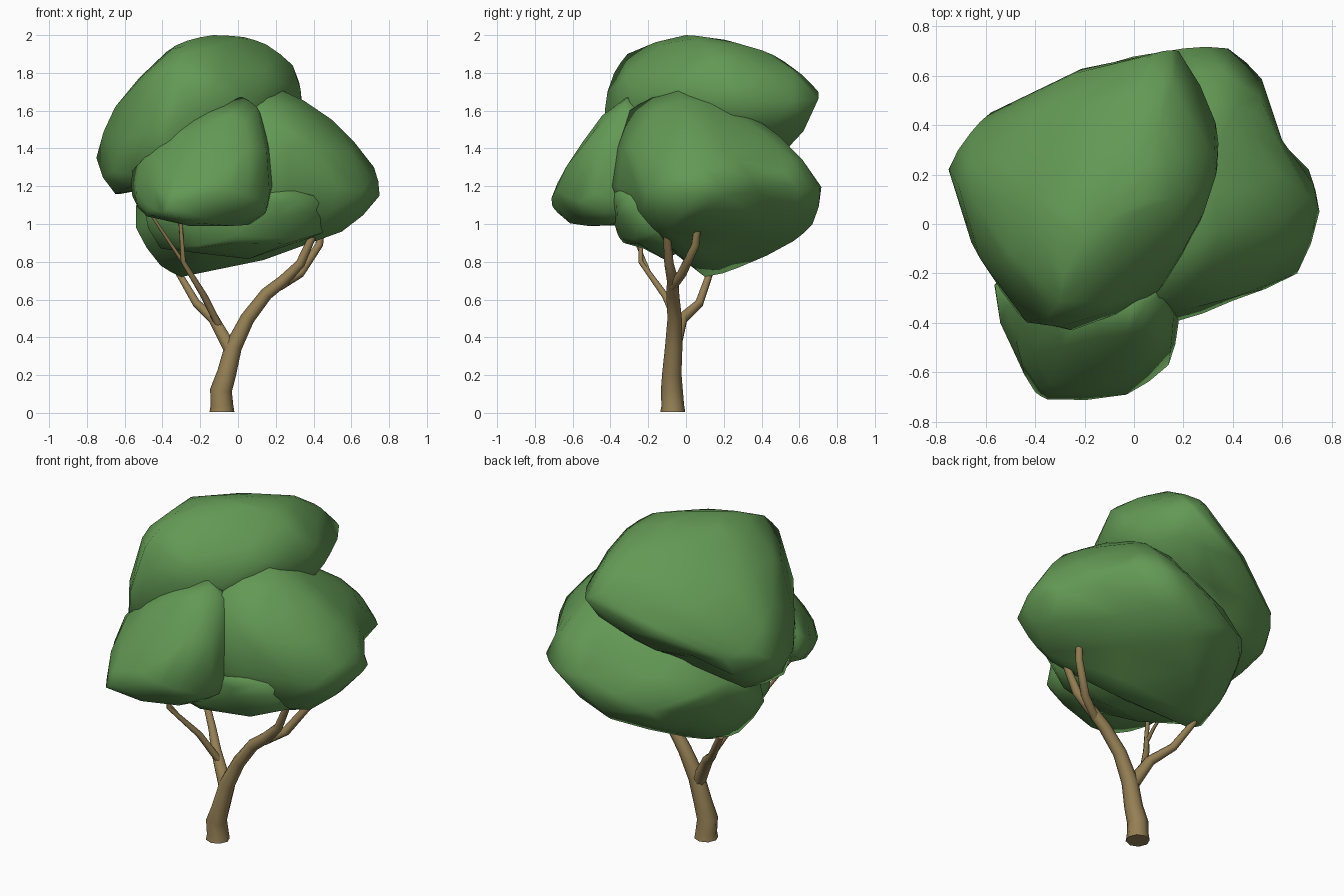
import bpy, bmesh
from mathutils import Vector


def material(name, rgb):
    m = bpy.data.materials.new(name)
    m.diffuse_color = (*rgb, 1)
    return m


LEAF = material("leaf green", (0.125, 0.32, 0.09))
BARK = material("bark brown", (0.30, 0.215, 0.09))


def clump(name, pts, dents=()):
    """Leaf clump: hull of a few control points, softened, with optional dents."""
    bm = bmesh.new()
    for p in pts:
        bm.verts.new(p)
    bmesh.ops.convex_hull(bm, input=bm.verts)
    bmesh.ops.delete(bm, geom=[v for v in bm.verts if not v.link_faces], context='VERTS')
    bmesh.ops.recalc_face_normals(bm, faces=bm.faces)
    bm.normal_update()
    bmesh.ops.subdivide_edges(bm, edges=bm.edges[:], cuts=1, smooth=0.25, use_grid_fill=True)
    centre = sum((v.co for v in bm.verts), Vector()) / len(bm.verts)
    for x, y, z, radius, depth in dents:
        for v in bm.verts:
            d = (v.co - Vector((x, y, z))).length
            if d < radius:
                v.co += (centre - v.co).normalized() * depth * (1 - d / radius)
    me = bpy.data.meshes.new(name)
    bm.to_mesh(me)
    bm.free()
    ob = bpy.data.objects.new(name, me)
    bpy.context.collection.objects.link(ob)
    me.materials.append(LEAF)
    for f in me.polygons:
        f.use_smooth = True


def branch(name, pts):
    """Tapered eight-sided limb; each point is x, y, z, radius."""
    cu = bpy.data.curves.new(name, 'CURVE')
    cu.dimensions = '3D'
    cu.bevel_depth = 1
    cu.bevel_resolution = 2
    cu.use_fill_caps = True
    sp = cu.splines.new('POLY')
    sp.points.add(len(pts) - 1)
    for q, (x, y, z, r) in zip(sp.points, pts):
        q.co = (x, y, z, 1)
        q.radius = r
    sp.use_smooth = True
    cu.materials.append(BARK)
    ob = bpy.data.objects.new(name, cu)
    bpy.context.collection.objects.link(ob)


# trunk with the right limb, then its fork
branch("trunk", [(-.085, -.07, 0.005, .066), (-.085, -.07, .04, .06), (-.09, -.075, .12, .058),
                 (-.06, -.075, .21, .051), (-.025, -.065, .35, .046), (.05, -.06, .5, .038),
                 (.15, -.07, .63, .034), (.24, -.07, .70, .031), (.33, -.09, .79, .025),
                 (.45, -.11, 1.06, .015)])
branch("right_fork", [(.22, -.07, .67, .024), (.33, -.02, .74, .025), (.43, .05, .89, .022),
                      (.45, .07, 1.06, .018)])
# left limb and its twigs
branch("left_limb", [(-.03, -.07, .32, .04), (-.13, -.02, .5, .03), (-.22, .07, .58, .023),
                     (-.32, .13, .75, .018)])
branch("left_twig", [(-.09, -.03, .44, .02), (-.18, -.11, .62, .018), (-.29, -.24, .8, .013),
                     (-.31, -.24, 1.08, .009)])
branch("outer_twig", [(-.26, -.2, .75, .012), (-.36, -.26, .9, .009), (-.48, -.3, 1.08, .008)])

# top leaf clump, sloping down to the left
clump("top_leaves", [
    (.18, .70, 1.66), (.12, .70, 1.70), (.33, .41, 1.65), (.34, .25, 1.58), (.29, .15, 1.84),
    (.24, -.05, 1.6), (.1, -.27, 1.65), (-.25, -.43, 1.6), (-.35, -.38, 1.8), (-.3, -.31, 1.9),
    (-.49, -.34, 1.25), (-.65, 0, 1.16), (-.75, .22, 1.35), (-.66, .37, 1.45), (-.65, .1, 1.62),
    (-.38, .1, 1.91), (-.13, 0, 2), (-.27, -.1, 1.97), (.03, .1, 1.99), (.15, .1, 1.95),
    (.1, .4, 1.92), (0, .52, 1.86), (.05, .67, 1.73), (-.15, .5, 1.36), (-.6, .3, 1.18),
    (.1, .5, 1.42), (-.58, .45, 1.4)], [(-.38, .4, 1.24, .2, .08)])
# front left leaf clump
clump("front_leaves", [
    (-.48, -.53, 1.1), (-.4, -.68, 1.06), (-.35, -.71, 1.1), (-.03, -.69, 1.18), (.14, -.57, 1.12),
    (.18, -.4, 1.2), (.1, -.34, 1.62), (0, -.3, 1.68), (-.19, -.32, 1.63), (-.23, -.33, 1.5),
    (-.03, -.52, .99), (-.48, -.45, 1.04), (-.56, -.24, 1.15), (-.56, -.26, 1.28),
    (.12, -.3, 1.03), (-.3, -.2, 1.05), (-.34, -.64, 1.24), (-.05, -.55, 1.43),
    (-.46, -.4, 1.36), (.14, -.22, 1.5), (.17, -.28, 1.25)])
# wide right and back leaf clump, lowest at the back left
clump("right_leaves", [
    (.18, -.05, 1.73), (.1, -.3, 1.6), (.1, .2, 1.66), (.5, 0, 1.55), (.72, .1, 1.3),
    (.75, .05, 1.15), (.55, -.1, .96), (.66, -.2, 1.18), (.4, -.31, 1.2), (.15, -.4, 1.2),
    (.3, -.22, .97), (.52, .59, 1.2), (.5, .45, 1.36), (.38, .71, 1.19), (.71, .22, 1.15),
    (.43, .3, 1.5), (.33, .5, 1.46), (.2, .71, 1.2), (-.2, .62, 1.05), (.1, .67, 1.0),
    (.1, .57, .91), (-.5, .3, 1.2), (-.3, .1, .72), (-.41, .08, .78), (-.54, .03, .98),
    (-.2, .28, .77), (-.1, .37, .84), (-.45, .3, 1.0), (-.38, .44, 1.05)],
    [(.62, .41, 1.18, .22, .08), (.0, -.15, .88, .25, .05), (.3, .2, .9, .3, .07)])
# low front underside of that clump
clump("low_leaves", [
    (0, -.36, .94), (-.02, -.33, .9), (-.41, -.1, .87), (.13, -.39, 1.2), (-.5, -.1, 1.1),
    (.25, -.25, .97), (.3, .2, 1.1), (-.3, .3, 1.0), (.05, -.39, 1.05), (.4, -.3, 1.15),
    (.5, -.12, .97)])
